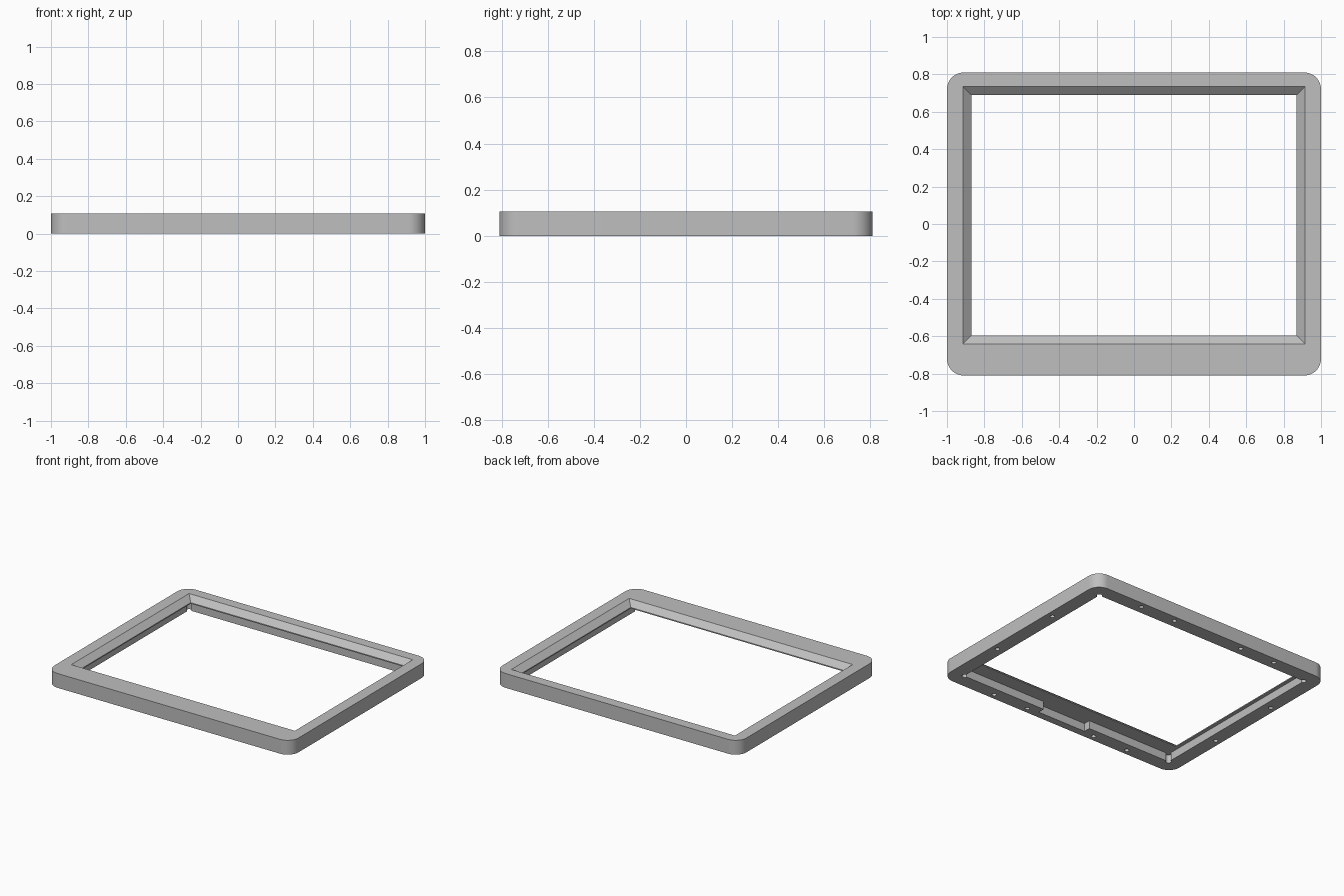
import bpy, bmesh, math

cube = bpy.data.objects.get("Cube")
if cube:
    bpy.data.objects.remove(cube, do_unlink=True)

W, D, H = 1.0, 0.81, 0.106        # half width, half depth, height
CORNER = 0.09
POCKET_X, POCKET_Y, POCKET_Z = 0.895, 0.705, 0.06
LIP_Z = 0.068

grey = bpy.data.materials.new("light grey plastic")
grey.use_nodes = True
grey.diffuse_color = (0.52, 0.52, 0.52, 1)
grey.node_tree.nodes["Principled BSDF"].inputs["Base Color"].default_value = grey.diffuse_color


def loft(name, rings):
    """Closed solid through rings of equal point count."""
    bm = bmesh.new()
    loops = [[bm.verts.new(p) for p in ring] for ring in rings]
    for a, b in zip(loops, loops[1:]):
        for i in range(len(a)):
            j = (i + 1) % len(a)
            bm.faces.new((a[i], a[j], b[j], b[i]))
    bm.faces.new(loops[0][::-1])
    bm.faces.new(loops[-1])
    mesh = bpy.data.meshes.new(name)
    bm.to_mesh(mesh)
    bm.free()
    ob = bpy.data.objects.new(name, mesh)
    bpy.context.collection.objects.link(ob)
    return ob


def rect(x0, x1, y0, y1, z):
    return [(x0, y0, z), (x1, y0, z), (x1, y1, z), (x0, y1, z)]


def rounded(z, steps=12):
    pts = []
    for q, (sx, sy) in enumerate([(1, 1), (-1, 1), (-1, -1), (1, -1)]):
        for i in range(steps + 1):
            a = math.pi / 2 * (q + i / steps)
            pts.append((sx * (W - CORNER) + CORNER * math.cos(a),
                        sy * (D - CORNER) + CORNER * math.sin(a), z))
    return pts


def box(name, x0, x1, y0, y1, z0, z1):
    return loft(name, [rect(x0, x1, y0, y1, z0), rect(x0, x1, y0, y1, z1)])


def drill(name, x, y, r, depth, n=20):
    ring = lambda z: [(x + r * math.cos(math.tau * i / n),
                       y + r * math.sin(math.tau * i / n), z) for i in range(n)]
    return loft(name, [ring(-0.02), ring(depth)])


frame = loft("display_frame", [rounded(0), rounded(H)])
frame.data.materials.append(grey)

# Window: straight lip below, sloped sides up to and past the top face
x, y0, y1, slope = 0.87, -0.597, 0.69, 0.045
over = slope * 1.5
z_over = LIP_Z + (H - LIP_Z) * 1.5
cutters = [loft("window_cutter", [
    rect(-x, x, y0, y1, -0.02),
    rect(-x, x, y0, y1, LIP_Z),
    rect(-x - over, x + over, y0 - over, y1 + over, z_over)])]

# Pocket underneath, with a cable notch in the front wall
cutters.append(box("pocket_cutter", -POCKET_X, POCKET_X, -POCKET_Y, POCKET_Y, -0.02, POCKET_Z))
cutters.append(box("notch_cutter", -0.2, 0.2, -0.755, -0.65, -0.02, POCKET_Z))

# Round reliefs in the pocket corners
for sx in (-1, 1):
    for sy in (-1, 1):
        cutters.append(drill("corner_cutter", sx * (POCKET_X - 0.003), sy * (POCKET_Y - 0.003),
                             0.02, POCKET_Z))

# Screw holes in the bottom rim
for s in (-1, 1):
    for hx in (-0.58, -0.29, 0.29, 0.58):
        cutters.append(drill("screw_cutter", hx, s * 0.767, 0.016, 0.06))
    for hy in (-0.287, 0.287):
        cutters.append(drill("screw_cutter", s * 0.955, hy, 0.016, 0.06))

for c in cutters:
    c.hide_render = True
    mod = frame.modifiers.new(c.name, 'BOOLEAN')
    mod.operation = 'DIFFERENCE'
    mod.solver = 'EXACT'
    mod.object = c

# Bake the cuts and remove the cutters
graph = bpy.context.evaluated_depsgraph_get()
baked = bpy.data.meshes.new_from_object(frame.evaluated_get(graph))
frame.modifiers.clear()
frame.data = baked
for c in cutters:
    bpy.data.objects.remove(c, do_unlink=True)
baked.materials.clear()
baked.materials.append(grey)
for p in baked.polygons:
    p.material_index = 0

bpy.ops.object.select_all(action='DESELECT')
frame.select_set(True)
bpy.context.view_layer.objects.active = frame
bpy.ops.object.shade_smooth_by_angle(angle=math.radians(30))
